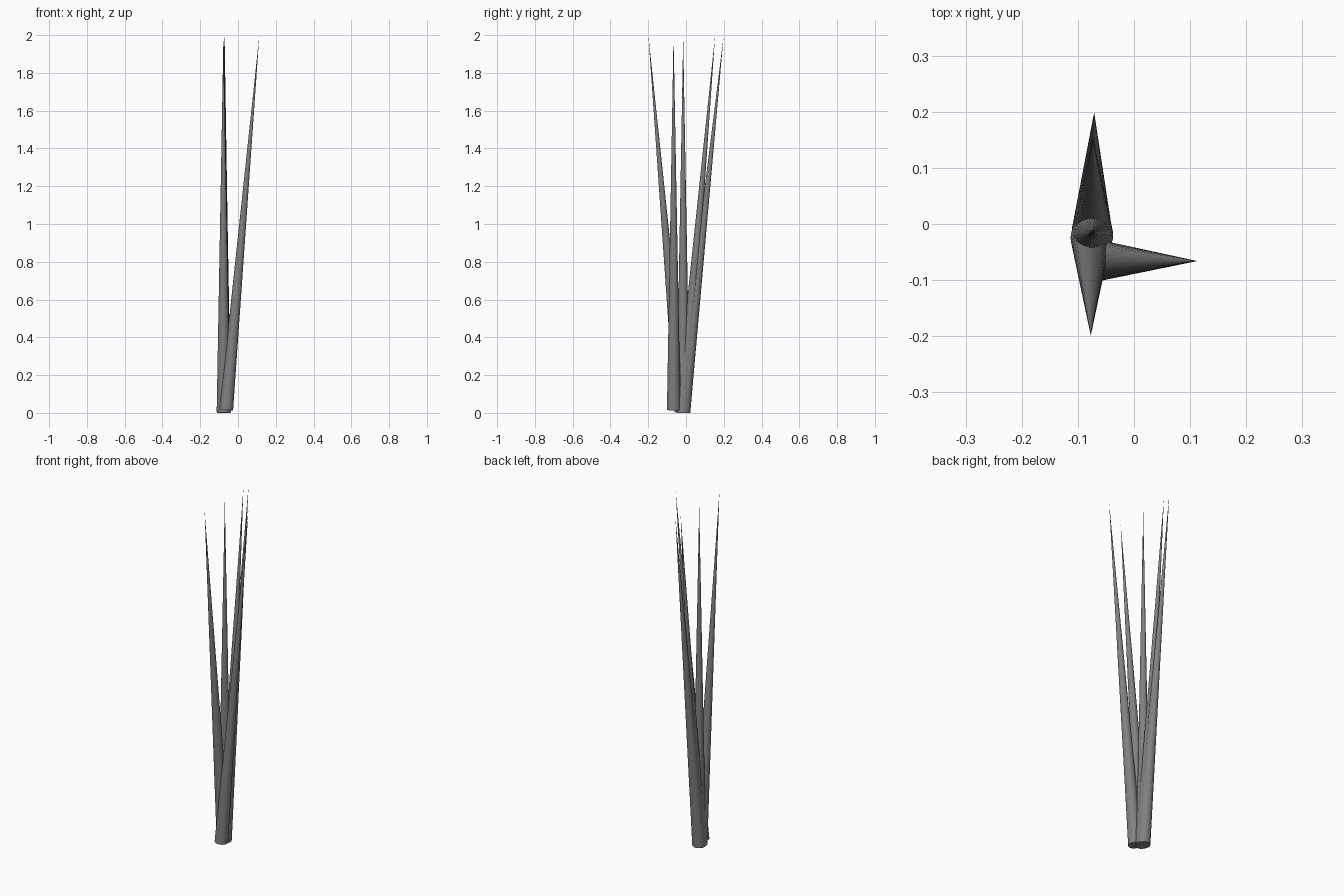
import bpy
from mathutils import Vector

if "Cube" in bpy.data.objects:
    bpy.data.objects.remove(bpy.data.objects["Cube"])

RADIUS, SIDES = 0.036, 32

grey = bpy.data.materials.new("dark_grey")
grey.diffuse_color = (0.22, 0.22, 0.22, 1)
grey.use_nodes = True
grey.node_tree.nodes["Principled BSDF"].inputs["Base Color"].default_value = grey.diffuse_color


def spike(name, base, tip):
    """Slender cone running from its base centre to its tip."""
    base, tip = Vector(base), Vector(tip)
    axis = tip - base
    bpy.ops.mesh.primitive_cone_add(vertices=SIDES, radius1=RADIUS, radius2=0,
                                    depth=axis.length, location=(base + tip) / 2)
    ob = bpy.context.object
    ob.name = name
    ob.rotation_euler = Vector((0, 0, 1)).rotation_difference(axis).to_euler()
    ob.data.materials.append(grey)


# Upright spike in the middle of the bundle
spike("upright_spike", (-0.075, -0.015, 0.0), (-0.075, -0.015, 1.99))
# Spikes fanning out from the shared foot
spike("front_spike", (-0.077, -0.025, 0.006), (-0.077, -0.199, 1.998))
spike("right_spike", (-0.062, -0.065, 0.016), (0.113, -0.066, 2.0))
spike("back_spike_inner", (-0.073, -0.02, 0.006), (-0.073, 0.154, 1.998))
spike("back_spike_outer", (-0.075, -0.013, 0.006), (-0.071, 0.199, 1.995))
